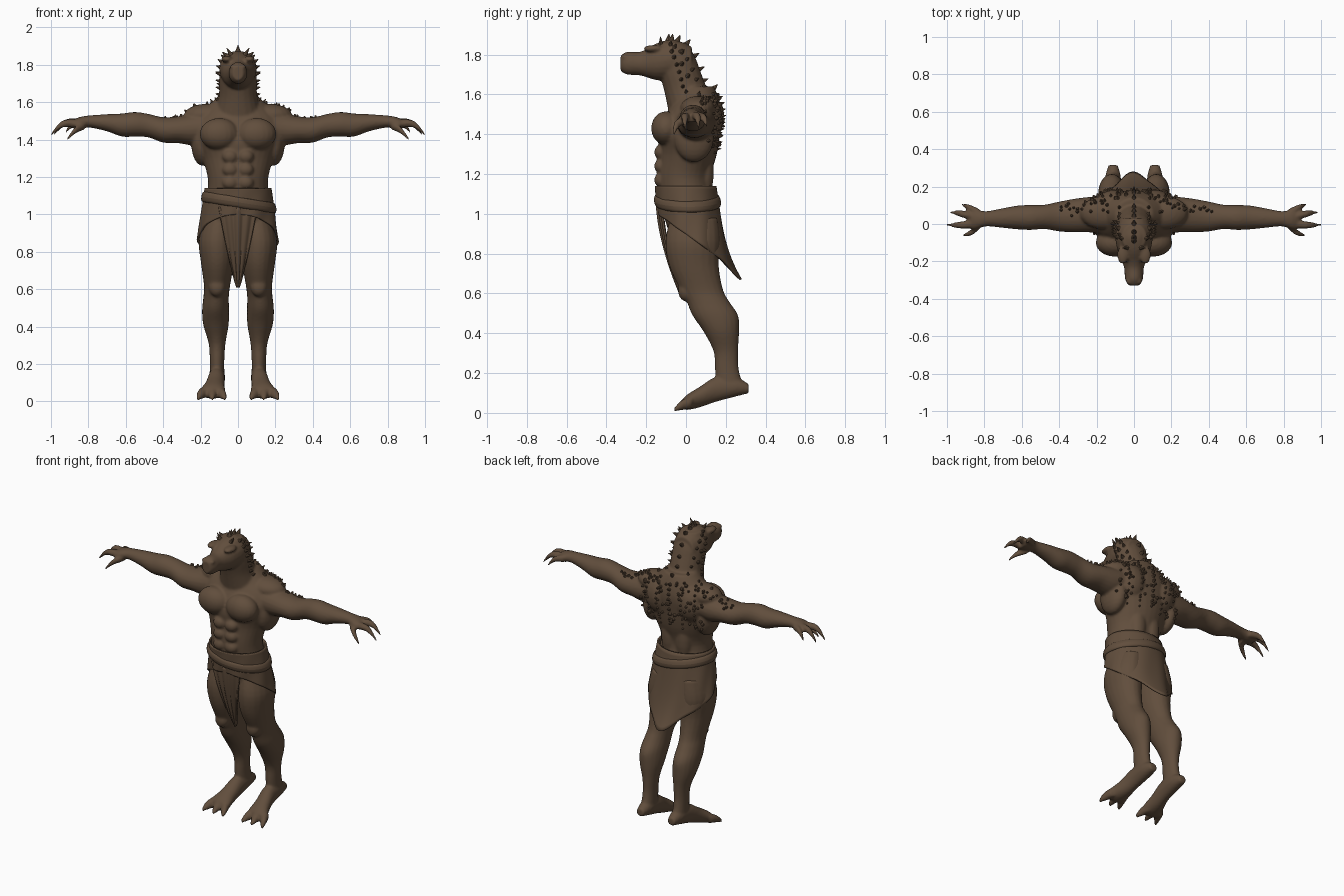
import bpy, bmesh, math, random
from math import sin, cos, pi
from mathutils import Vector, Matrix
from mathutils.bvhtree import BVHTree

random.seed(4)
cube = bpy.data.objects.get("Cube")
if cube:
    bpy.data.objects.remove(cube)

hide = bpy.data.materials.new("dark_brown_hide")
hide.use_nodes = True
brown = (0.12, 0.076, 0.046, 1)
hide.diffuse_color = brown
shader = next(n for n in hide.node_tree.nodes if n.type == 'BSDF_PRINCIPLED')
shader.inputs["Base Color"].default_value = brown
shader.inputs["Roughness"].default_value = 0.8


def make_object(name, bm, smooth=True):
    bmesh.ops.recalc_face_normals(bm, faces=bm.faces)
    mesh = bpy.data.meshes.new(name)
    bm.to_mesh(mesh)
    bm.free()
    mesh.materials.append(hide)
    if smooth:
        mesh.shade_smooth()
    obj = bpy.data.objects.new(name, mesh)
    bpy.context.collection.objects.link(obj)
    return obj


def apply_modifiers(obj):
    graph = bpy.context.evaluated_depsgraph_get()
    mesh = bpy.data.meshes.new_from_object(obj.evaluated_get(graph))
    obj.modifiers.clear()
    obj.data = mesh
    mesh.shade_smooth()


def resample(rows, steps=4):
    """Catmull-Rom curve through rows of centre and radii."""
    p = [Vector(r) for r in rows]
    p = [p[0]] + p + [p[-1]]
    out = []
    for a, b, c, d in zip(p, p[1:], p[2:], p[3:]):
        for k in range(steps):
            t = k / steps
            out.append(b + (c - a) * (t / 2) + (a * 2 - b * 5 + c * 4 - d) * (t * t / 2)
                       + (b * 3 - a - c * 3 + d) * (t ** 3 / 2))
    return out + [p[-1]]


def loft(bm, axis, rows, side=1, n=20):
    """Skin elliptical rings that lie across the given axis."""
    rings = []
    for x, y, z, a, b in resample(rows):
        ring = []
        for k in range(n):
            u, v = a * cos(2 * pi * k / n), b * sin(2 * pi * k / n)
            off = {'x': (0, u, v), 'y': (u, 0, v), 'z': (u, v, 0)}[axis]
            ring.append(bm.verts.new(((x + off[0]) * side, y + off[1], z + off[2])))
        rings.append(ring)
    for r, s in zip(rings, rings[1:]):
        for k in range(n):
            j = (k + 1) % n
            bm.faces.new((r[k], r[j], s[j], s[k]))
    bm.faces.new(rings[0])
    bm.faces.new(rings[-1])


def muscle(bm, centre, radii, side=1):
    x, y, z = centre
    m = Matrix.Translation((x * side, y, z)) @ Matrix.Diagonal((*radii, 1))
    bmesh.ops.create_uvsphere(bm, u_segments=20, v_segments=12, radius=1, matrix=m)


def sheet(bm, shape, nu, nv, closed):
    """Grid surface from a function of two parameters in 0..1."""
    rows = [[bm.verts.new(shape(i / nu, j / nv)) for i in range(nu if closed else nu + 1)]
            for j in range(nv + 1)]
    for r, s in zip(rows, rows[1:]):
        for i in range(nu):
            k = (i + 1) % len(r)
            bm.faces.new((r[i], r[k], s[k], s[i]))


def spike(bm, at, direction, length, radius, tip=0.1):
    turn = direction.to_track_quat('Z', 'Y').to_matrix().to_4x4()
    m = Matrix.Translation(at + direction * length * 0.3) @ turn
    bmesh.ops.create_cone(bm, cap_ends=True, segments=8, radius1=radius,
                          radius2=radius * tip, depth=length, matrix=m)


# Torso, neck and head
bm = bmesh.new()
loft(bm, 'z', [(0, .03, .92, .18, .12), (0, .01, 1.05, .172, .138), (0, -.01, 1.18, .16, .135),
               (0, .01, 1.3, .19, .145), (0, .015, 1.4, .23, .155), (0, .04, 1.5, .23, .14),
               (0, .055, 1.58, .16, .11), (0, .05, 1.64, .1, .09)], n=32)
loft(bm, 'z', [(0, .045, 1.5, .14, .13), (0, .0, 1.62, .105, .11), (0, -.03, 1.71, .1, .105),
               (0, -.05, 1.79, .095, .095), (0, -.07, 1.86, .065, .07)])
loft(bm, 'y', [(0, .03, 1.76, .075, .08), (0, -.06, 1.775, .1, .1), (0, -.14, 1.765, .088, .095),
               (0, -.2, 1.757, .064, .07), (0, -.24, 1.755, .052, .058),
               (0, -.295, 1.757, .048, .058), (0, -.328, 1.757, .03, .04)])

for s in (1, -1):
    # Chest, back, shoulder and belly muscles, brow and cheek
    muscle(bm, (.1, -.1, 1.43), (.105, .075, .085), s)
    muscle(bm, (.11, .1, 1.47), (.1, .085, .12), s)
    muscle(bm, (.19, .04, 1.38), (.06, .1, .12), s)
    muscle(bm, (.16, .06, 1.53), (.13, .09, .062), s)
    muscle(bm, (.05, .09, 1.22), (.055, .05, .16), s)
    for z in (1.17, 1.24, 1.31):
        muscle(bm, (.042, -.125, z), (.042, .035, .037), s)
    muscle(bm, (.06, -.165, 1.83), (.03, .05, .018), s)
    muscle(bm, (.025, -.305, 1.79), (.018, .02, .014), s)
    # Arm
    loft(bm, 'x', [(.16, .05, 1.47, .1, .085), (.24, .05, 1.455, .095, .085),
                   (.32, .045, 1.453, .09, .072), (.4, .04, 1.452, .08, .068),
                   (.48, .038, 1.475, .065, .063), (.55, .035, 1.482, .067, .066),
                   (.62, .035, 1.478, .064, .062), (.7, .032, 1.49, .053, .046),
                   (.79, .028, 1.497, .041, .033), (.85, .025, 1.49, .054, .03),
                   (.89, .025, 1.48, .048, .02)], s)
    # Clawed fingers and thumb: root, knuckle, tip
    for root, knuckle, tip in (((.86, 0, 1.485), (.94, -.006, 1.483), (1.0, -.004, 1.425)),
                               ((.86, .04, 1.49), (.93, .056, 1.487), (.985, .064, 1.43)),
                               ((.83, .06, 1.49), (.885, .088, 1.482), (.925, .107, 1.435)),
                               ((.82, 0, 1.475), (.87, -.045, 1.45), (.915, -.06, 1.4))):
        loft(bm, 'x', [(*root, .023, .023), (*knuckle, .018, .019), (*tip, .006, .008)], s, 12)
    # Leg
    loft(bm, 'z', [(.1, .04, .98, .08, .12), (.112, .035, .86, .098, .138),
                   (.11, .04, .74, .088, .125), (.112, .078, .62, .07, .108),
                   (.117, .11, .56, .068, .107), (.12, .147, .49, .072, .115),
                   (.118, .177, .41, .068, .09), (.112, .2, .31, .045, .062),
                   (.112, .205, .22, .039, .06), (.112, .22, .13, .04, .07)], s)
    muscle(bm, (.112, 0, .615), (.045, .04, .055), s)
    # Foot with a raised heel and three toes
    loft(bm, 'y', [(.112, .315, .122, .025, .024), (.112, .25, .13, .042, .048),
                   (.115, .15, .118, .045, .063), (.125, .07, .08, .053, .052),
                   (.135, .01, .055, .068, .04), (.138, -.015, .045, .06, .026)], s)
    for o in (-.052, 0, .058):
        loft(bm, 'y', [(.138 + o * .7, .03, .052, .026, .03), (.138 + o, -.02, .04, .024, .026),
                       (.138 + o * 1.35, -.062, .014, .008, .009)], s, 12)

# Fuse the parts into one skin
body = make_object("body", bm)
remesh = body.modifiers.new("fuse", 'REMESH')
remesh.mode = 'VOXEL'
remesh.voxel_size = 0.008
soften = body.modifiers.new("soften", 'SMOOTH')
soften.iterations = 4
apply_modifiers(body)
skin = BVHTree.FromPolygons([v.co for v in body.data.vertices],
                            [p.vertices for p in body.data.polygons])


def surface(target, direction):
    """Outer skin point and normal seen from the given direction."""
    direction = direction.normalized()
    return skin.ray_cast(target + direction, -direction)[:2]


# Rows of spikes from the crown down the neck and spine
bm = bmesh.new()
rows = 17
for column in range(-2, 3):
    for k in range(rows):
        t = (k + 0.5 * (column % 2)) / (rows - 1)
        target = Vector((column * .03 * (1 + t), -.06, 1.78)).lerp(Vector((column * .06, .05, 1.3)), t)
        bend = min(1, t * 2)
        direction = Vector((column * .4 * (1 - t), -.3, 1)).lerp(Vector((column * .2, 1, .25)), bend)
        at, normal = surface(target, direction)
        if at:
            size = (1 if column == 0 else .75) * (1.1 - .5 * t)
            spike(bm, at, (normal + Vector((0, .2, .2))).normalized(), .036 * size, .016 * size)
# Brow horns and jaw-side spikes
for s in (1, -1):
    for z, y, length in ((1.85, -.13, .05), (1.8, -.03, .04), (1.74, -.03, .035), (1.68, 0, .03)):
        at, normal = surface(Vector((0, y, z)), Vector((s, .1, .15)))
        spike(bm, at, (normal + Vector((s * .3, .3, .3))).normalized(), length, .014)
make_object("dorsal_spikes", bm, False)

# Scattered knobs on the back and shoulders
bm = bmesh.new()
for k in range(70):
    x = random.uniform(-.23, .23)
    at, normal = surface(Vector((x, .05, random.uniform(1.3, 1.58))), Vector((0, 1, .2)))
    if at:
        spike(bm, at, normal, .018, random.uniform(.008, .014), .4)
for k in range(36):
    x = random.choice((-1, 1)) * random.uniform(.12, .42)
    at, normal = surface(Vector((x, random.uniform(.03, .1), 1.45)), Vector((0, .2, 1)))
    if at:
        spike(bm, at, normal, .016, random.uniform(.007, .012), .4)
make_object("skin_knobs", bm, False)


def hip(angle, z, grow=0):
    """Point on the wrapped cloth; angle zero faces the front."""
    drop = (1.14 - z) / .3
    front, back = -.152 + .03 * drop, .148 + .045 * drop
    middle, depth = (front + back) / 2, (back - front) / 2 + grow
    return Vector(((.174 + .042 * min(drop, 1) + grow) * sin(angle), middle - depth * cos(angle), z))


# Wrapped skirt, open at the front and pointed at the back
def skirt_shape(u, v):
    a = 2 * pi * u
    tail = max(0, -cos(a)) ** 10
    hem = .875 + .125 * cos(a) - .08 * tail
    z = 1.14 + (hem - 1.14) * v
    p = hip(a, z, .004 * v * sin(9 * a + 4 * v))
    p.y += .055 * tail * v ** 4
    return p


def fold_shape(u, v):
    a, ring = 2 * pi * u, 2 * pi * v
    p = hip(a, 1.065 - .03 * sin(a) + .028 * sin(ring), .004 + .012 * cos(ring))
    return p


def loincloth_shape(u, v):
    side = 2 * u - 1
    width = .1 * (1 - v) ** .8 + .004
    pleat = .022 * (1 - abs(side)) + .006 * cos(12 * side)
    return (side * width, -.118 + .095 * v ** 1.7 - pleat * (1 - .6 * v), 1.04 - .43 * v)


for name, shape, nu, nv, closed in (("skirt", skirt_shape, 72, 20, True),
                                    ("waist_fold", fold_shape, 72, 12, True),
                                    ("loincloth", loincloth_shape, 24, 20, False)):
    bm = bmesh.new()
    sheet(bm, shape, nu, nv, closed)
    cloth = make_object(name, bm)
    if name != "waist_fold":
        thick = cloth.modifiers.new("thickness", 'SOLIDIFY')
        thick.thickness = 0.01
        thick.offset = 0
        apply_modifiers(cloth)
